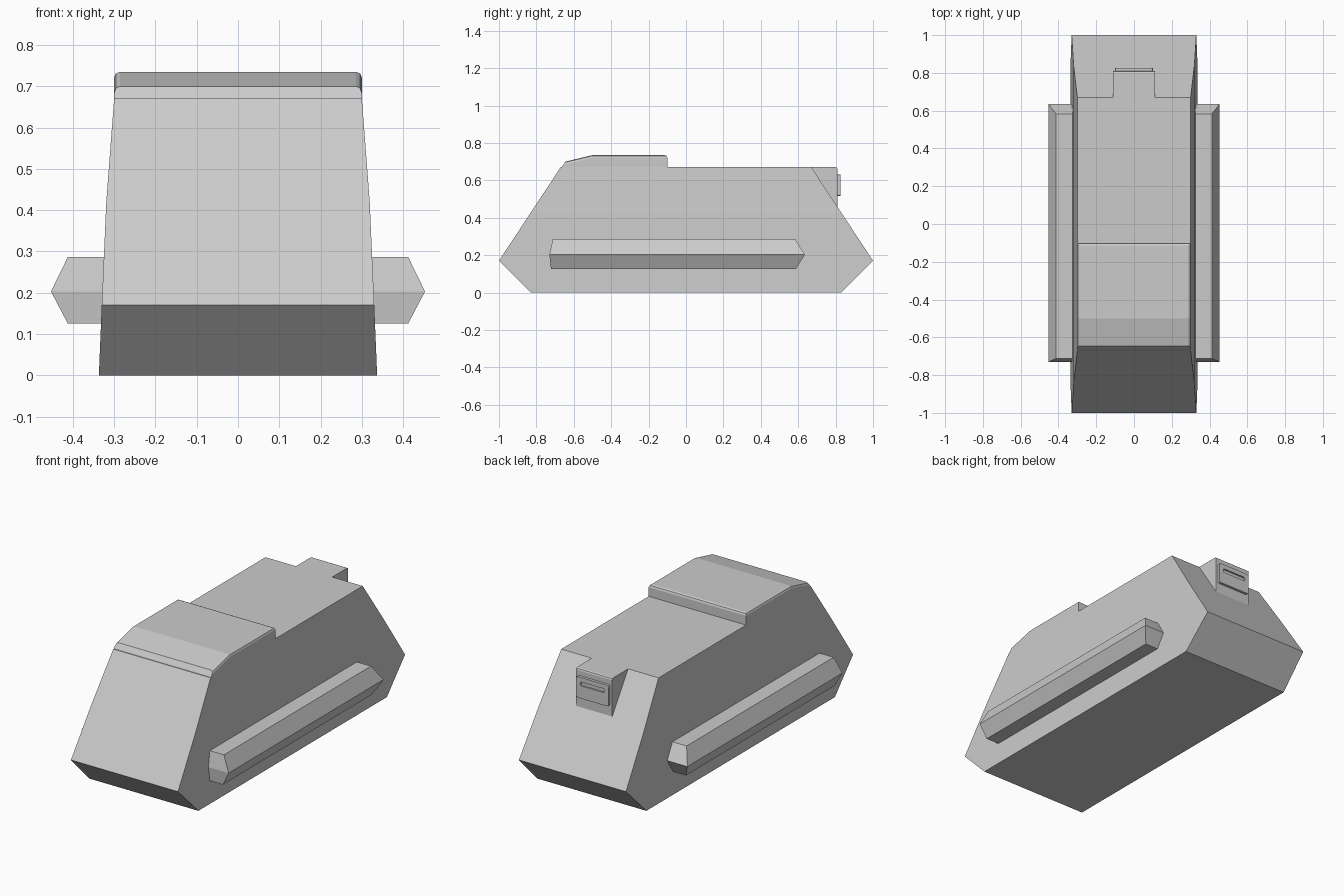
import bpy, bmesh

if "Cube" in bpy.data.objects:
    bpy.data.objects.remove(bpy.data.objects["Cube"])


def finish(name, bm):
    bmesh.ops.recalc_face_normals(bm, faces=bm.faces)
    me = bpy.data.meshes.new(name)
    bm.to_mesh(me)
    bm.free()
    ob = bpy.data.objects.new(name, me)
    bpy.context.collection.objects.link(ob)
    return ob


def stack(name, rings):
    """Loft rectangles (z, x0, x1, y0, y1) from bottom to top."""
    bm = bmesh.new()
    loops = [[bm.verts.new(p) for p in
              ((x0, y0, z), (x1, y0, z), (x1, y1, z), (x0, y1, z))]
             for z, x0, x1, y0, y1 in rings]
    bm.faces.new(loops[0])
    bm.faces.new(loops[-1])
    for a, b in zip(loops, loops[1:]):
        for i in range(4):
            j = (i + 1) % 4
            bm.faces.new((a[i], a[j], b[j], b[i]))
    return finish(name, bm)


def prism(name, profile, half, pick=None, width=0.01, segments=2):
    """Extrude a y-z profile across x; bevel the edges chosen by pick."""
    bm = bmesh.new()
    face = bm.faces.new([bm.verts.new((-half, y, z)) for y, z in profile])
    ext = bmesh.ops.extrude_face_region(bm, geom=[face])["geom"]
    verts = [g for g in ext if isinstance(g, bmesh.types.BMVert)]
    bmesh.ops.translate(bm, verts=verts, vec=(2 * half, 0, 0))
    if pick:
        edges = [e for e in bm.edges if pick(e.verts[0].co, e.verts[1].co)]
        bmesh.ops.bevel(bm, geom=edges, offset=width, segments=segments,
                        profile=0.5, affect='EDGES')
    return finish(name, bm)


# Hull with sloped ends and slightly bowed sides
stack("hull", [(z, -w, w, -l, l) for z, w, l in (
    (0, 0.337, 0.83), (0.17, 0.33, 1.0), (0.42, 0.319, 0.835), (0.67, 0.30, 0.67))])

# Raised front roof, rounded along its sides and rear
prism("raised_roof",
      [(-0.665, 0.67), (-0.645, 0.70), (-0.50, 0.735), (-0.10, 0.735), (-0.10, 0.67)],
      0.30,
      lambda a, b: min(a.z, b.z) > 0.69 and (abs(a.y - b.y) > 0.1 or a.y + b.y > -0.21),
      0.014)

# Rear box standing out of the back slope
prism("rear_box", [(0.67, 0.67), (0.81, 0.67), (0.81, 0.456), (0.67, 0.456)], 0.112,
      lambda a, b: min(a.z, b.z) > 0.66 and a.y + b.y > 1.6, 0.01)

# Rear plate with rounded corners and a slot
plate = prism("rear_plate", [(0.80, 0.515), (0.825, 0.515), (0.825, 0.632), (0.80, 0.632)],
              0.10, lambda a, b: abs(a.y - b.y) > 0.02, 0.01)
cutter = prism("slot_cutter", [(0.815, 0.585), (0.84, 0.585), (0.84, 0.607), (0.815, 0.607)],
               0.075, lambda a, b: abs(a.y - b.y) > 0.02, 0.008)
cutter.hide_render = True
cutter.hide_set(True)
cut = plate.modifiers.new("slot", 'BOOLEAN')
cut.operation = 'DIFFERENCE'
cut.solver = 'EXACT'
cut.object = cutter

# Side rails, mirrored
rail = stack("side_rails", [
    (0.125, 0.30, 0.412, -0.722, 0.588),
    (0.203, 0.30, 0.453, -0.73, 0.635),
    (0.287, 0.30, 0.412, -0.712, 0.583)])
rail.modifiers.new("mirror", 'MIRROR')
